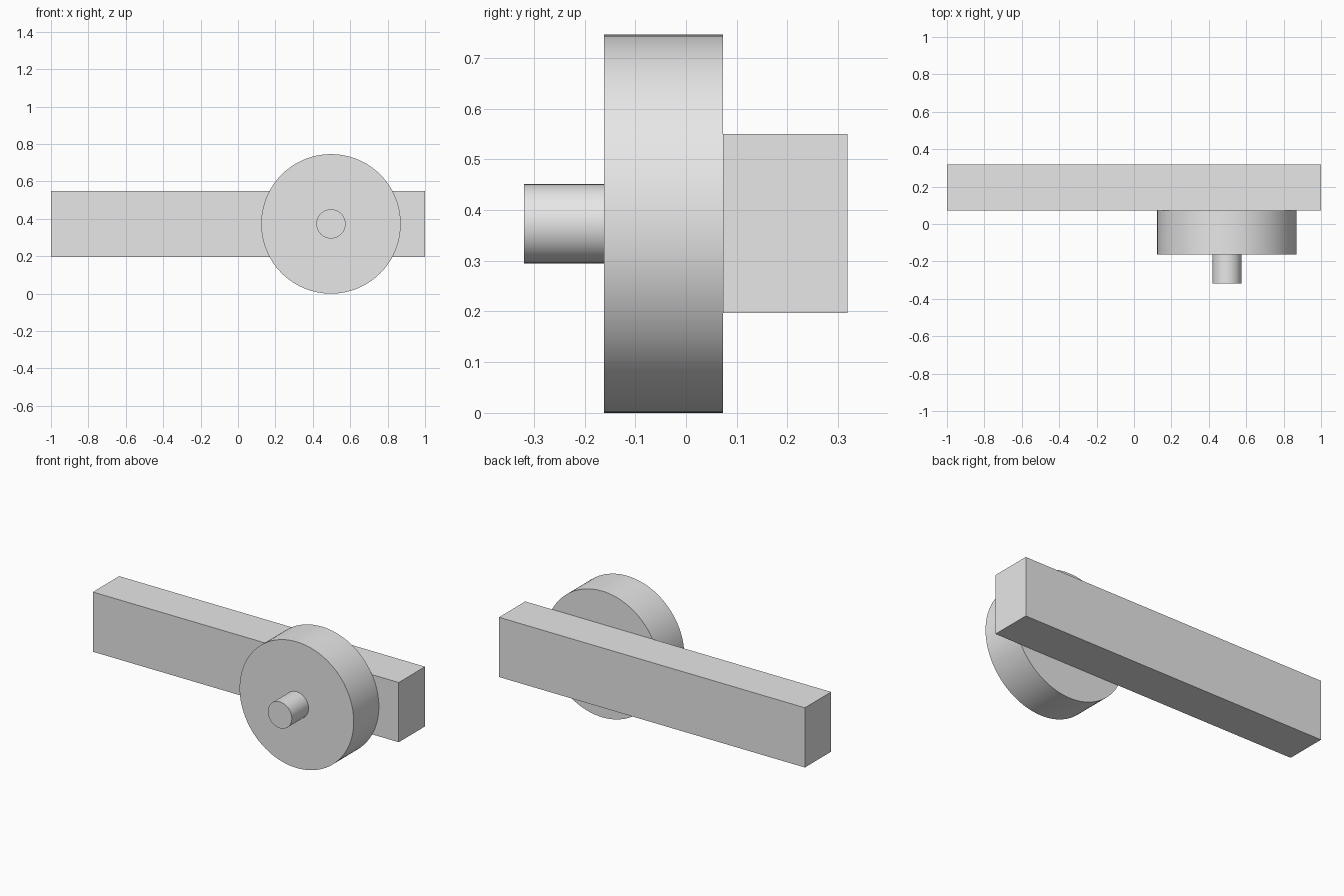
import bpy
import math

default_cube = bpy.data.objects.get("Cube")
if default_cube:
    bpy.data.objects.remove(default_cube, do_unlink=True)

# Single light grey material
grey = bpy.data.materials.new("light_grey")
grey.use_nodes = True
grey.diffuse_color = (0.8, 0.8, 0.8, 1)
grey.node_tree.nodes["Principled BSDF"].inputs["Base Color"].default_value = grey.diffuse_color

AXLE_X, AXLE_Z = 0.497, 0.373


def add_box(name, x, y, z):
    """Box spanning the given (min, max) ranges."""
    spans = (x, y, z)
    bpy.ops.mesh.primitive_cube_add(size=1, location=[sum(s) / 2 for s in spans])
    box = bpy.context.object
    box.name = name
    box.scale = [s[1] - s[0] for s in spans]
    bpy.ops.object.transform_apply(location=False, rotation=False, scale=True)
    box.data.materials.append(grey)


def add_cylinder(name, radius, front, back):
    """Cylinder on the axle line, running from front to back along y."""
    bpy.ops.mesh.primitive_cylinder_add(
        vertices=96, radius=radius, depth=back - front,
        location=(AXLE_X, (front + back) / 2, AXLE_Z),
        rotation=(math.pi / 2, 0, 0))
    cylinder = bpy.context.object
    cylinder.name = name
    cylinder.data.materials.append(grey)
    bpy.ops.object.shade_smooth_by_angle(angle=math.radians(30))


# Long bar at the back, wheel disc against it, pin projecting forward
add_box("bar", (-1, 1), (0.073, 0.318), (0.197, 0.55))
add_cylinder("disc", 0.373, -0.162, 0.073)
add_cylinder("pin", 0.078, -0.319, -0.162)
